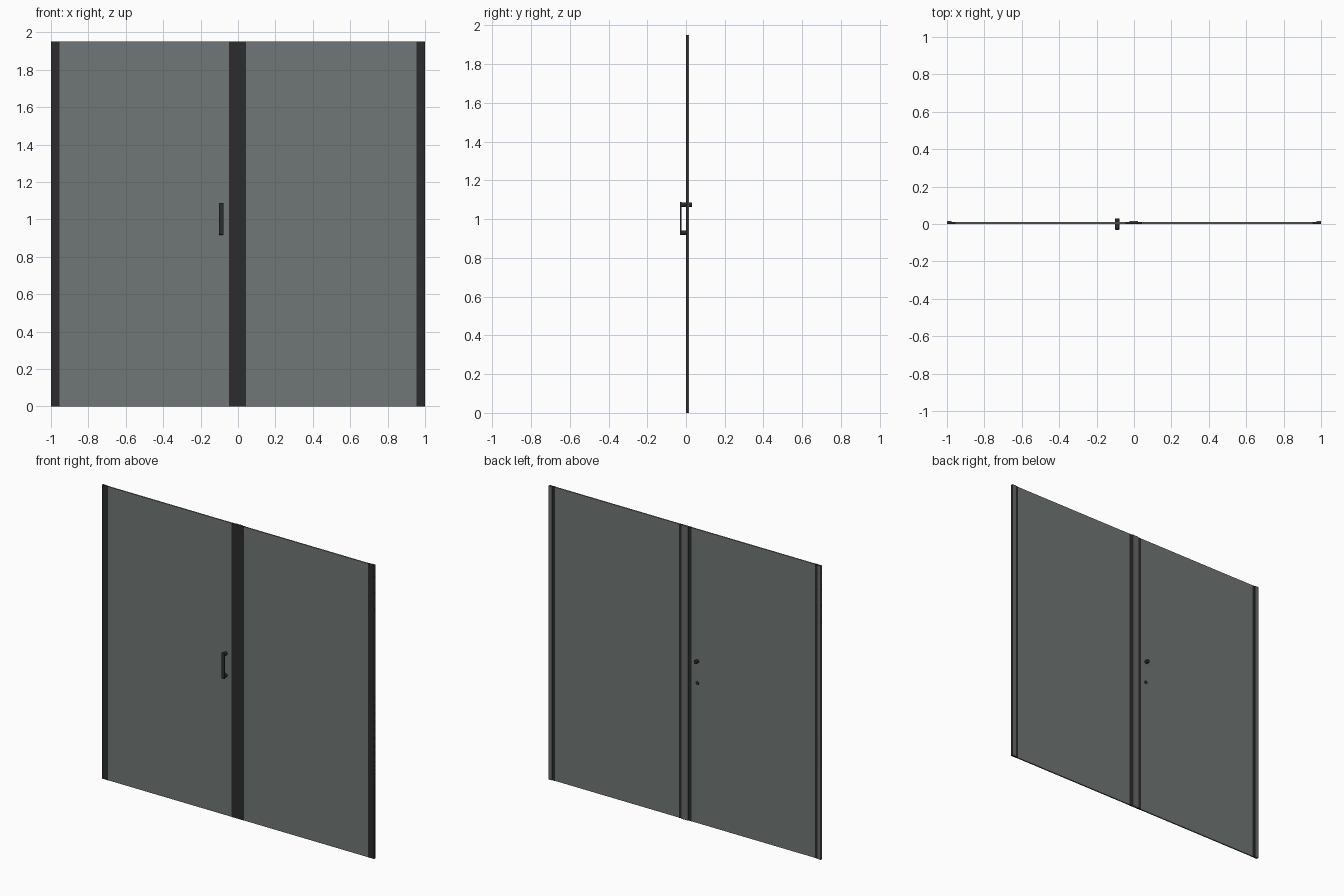
import bpy, bmesh, math
from mathutils import Matrix

if "Cube" in bpy.data.objects:
    bpy.data.objects.remove(bpy.data.objects["Cube"])

H = 1.95


def material(name, rgb):
    m = bpy.data.materials.new(name)
    m.diffuse_color = (*rgb, 1)
    m.use_nodes = True
    m.node_tree.nodes["Principled BSDF"].inputs["Base Color"].default_value = m.diffuse_color
    return m


GLASS = material("tinted_glass", (0.16, 0.185, 0.18))
DARK = material("dark_metal", (0.025, 0.025, 0.027))
CHANNEL = material("grey_channel", (0.14, 0.14, 0.138))


def finish(name, bm, mat):
    mesh = bpy.data.meshes.new(name)
    bm.to_mesh(mesh)
    bm.free()
    ob = bpy.data.objects.new(name, mesh)
    bpy.context.collection.objects.link(ob)
    mesh.materials.append(mat)
    return ob


def box(name, x0, x1, y0, y1, z0, z1, mat):
    bm = bmesh.new()
    bmesh.ops.create_cube(bm, size=1)
    for v in bm.verts:
        v.co.x = x0 if v.co.x < 0 else x1
        v.co.y = y0 if v.co.y < 0 else y1
        v.co.z = z0 if v.co.z < 0 else z1
    return finish(name, bm, mat)


def post(name, x, z, y0, y1, r, mat):
    bm = bmesh.new()
    bmesh.ops.create_cone(
        bm, cap_ends=True, segments=24, radius1=r, radius2=r, depth=y1 - y0,
        matrix=Matrix.Translation((x, (y0 + y1) / 2, z)) @ Matrix.Rotation(math.pi / 2, 4, 'X'))
    for f in bm.faces:
        f.smooth = len(f.verts) == 4
    for e in bm.edges:
        e.smooth = e.calc_face_angle(0) < 0.6
    return finish(name, bm, mat)


# Glass panels: door on the left, fixed pane on the right
box("door_glass", -0.955, -0.046, 0.001, 0.010, 0, H, GLASS)
box("fixed_glass", 0.042, 0.955, 0.001, 0.010, 0, H, GLASS)

# Upright profiles, each with a narrower grey channel at the back
for name, x0, x1, c0, c1 in (
        ("left_upright", -1.0, -0.955, -1.0, -0.975),
        ("centre_upright", -0.048, 0.044, -0.025, 0.022),
        ("right_upright", 0.955, 1.0, 0.975, 1.0)):
    box(name, x0, x1, 0.0, 0.011, 0, H, DARK)
    box(name + "_channel", c0, c1, 0.002, 0.015, 0, H, CHANNEL)

# Pull handle: flat grip, upper post through to a rear knob, lower fixing post
grip = box("handle_grip", -0.1025, -0.0775, -0.031, -0.023, 0.917, 1.088, DARK)
bev = grip.modifiers.new("rounded_ends", 'BEVEL')
bev.width = 0.003
bev.segments = 2
post("handle_upper_post", -0.09, 1.075, -0.029, 0.030, 0.0122, DARK)
post("handle_lower_post", -0.09, 0.930, -0.029, 0.012, 0.0122, DARK)
